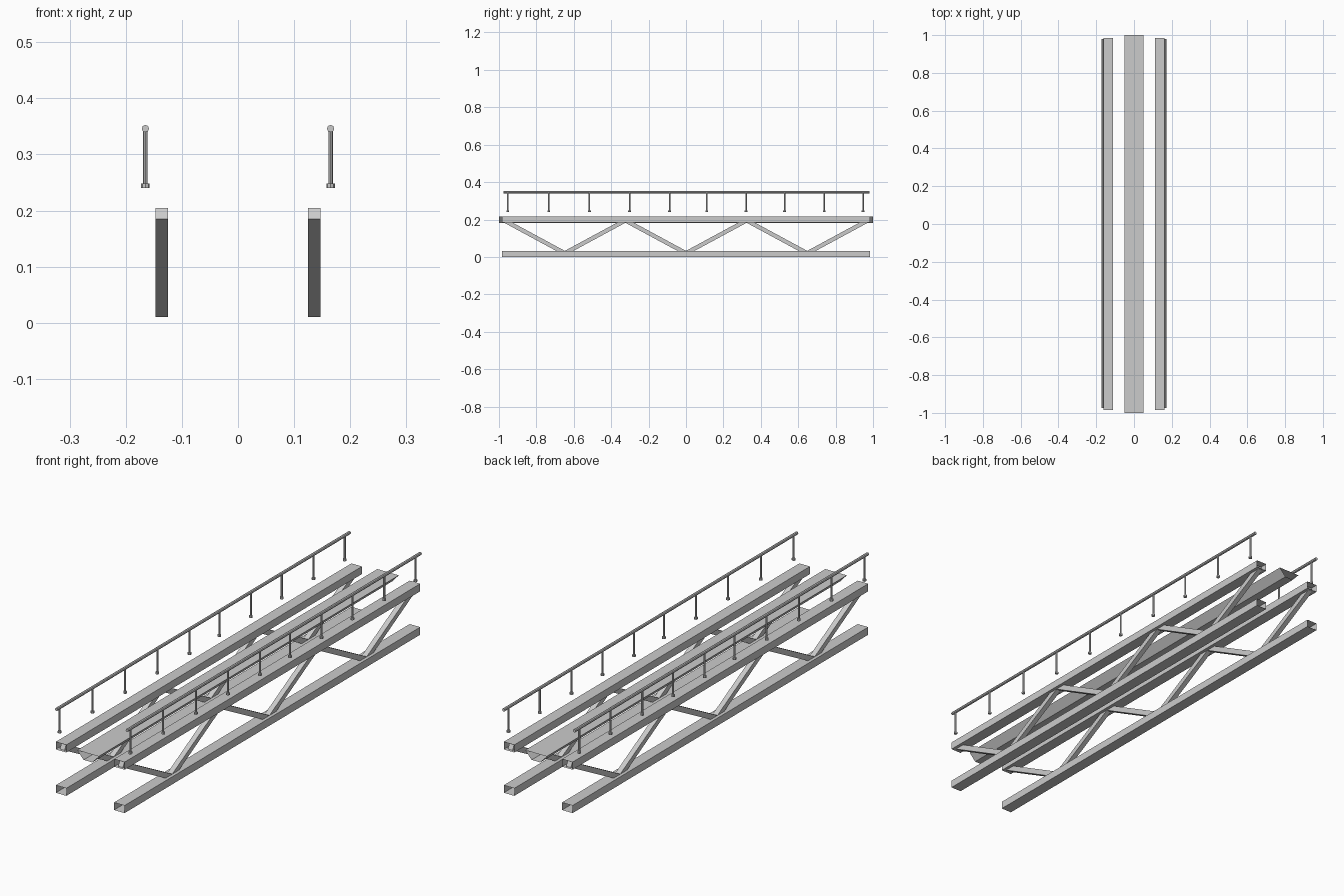
import bpy, bmesh, math
from mathutils import Matrix, Vector

if "Cube" in bpy.data.objects:
    bpy.data.objects.remove(bpy.data.objects["Cube"])


def finish(name, bm):
    bmesh.ops.recalc_face_normals(bm, faces=bm.faces)
    me = bpy.data.meshes.new(name)
    bm.to_mesh(me)
    bm.free()
    ob = bpy.data.objects.new(name, me)
    bpy.context.collection.objects.link(ob)
    return ob


def open_tube(name, profile, y0, y1):
    """Sweep a closed x/z profile along y, ends left open."""
    bm = bmesh.new()
    a = [bm.verts.new((x, y0, z)) for x, z in profile]
    b = [bm.verts.new((x, y1, z)) for x, z in profile]
    n = len(profile)
    for i in range(n):
        j = (i + 1) % n
        bm.faces.new((a[i], a[j], b[j], b[i]))
    return finish(name, bm)


def rect(cx, cz, w, h):
    return [(cx - w/2, cz - h/2), (cx + w/2, cz - h/2),
            (cx + w/2, cz + h/2), (cx - w/2, cz + h/2)]


def add_cylinder(bm, p, q, r, sides):
    p, q = Vector(p), Vector(q)
    d = q - p
    m = Matrix.Translation((p + q) / 2) @ d.to_track_quat('Z', 'Y').to_matrix().to_4x4()
    bmesh.ops.create_cone(bm, cap_ends=True, segments=sides, radius1=r,
                          radius2=r, depth=d.length, matrix=m)


CHORD_X, RAIL_X, STEP = 0.136, 0.165, 0.324
POSTS = (-0.953, -0.734, -0.516, -0.302, -0.088, 0.111, 0.321, 0.527, 0.739, 0.947)

# Central trough-shaped deck
open_tube("deck", [(-0.02, 0.182), (0.02, 0.182), (0.05, 0.215), (-0.05, 0.215)], -1, 1)

for side, s in (("left", -1), ("right", 1)):
    # Hollow chords
    open_tube(f"{side}_bottom_chord", rect(s*CHORD_X, 0.016, 0.049, 0.032), -0.985, 0.985)
    open_tube(f"{side}_top_chord", rect(s*CHORD_X, 0.199, 0.049, 0.032), -0.985, 0.985)

    # Zigzag web bars
    bm = bmesh.new()
    for i in range(6):
        y0, y1 = (i - 3) * STEP, (i - 2) * STEP
        z0, z1 = (0.195, 0.02) if i % 2 == 0 else (0.02, 0.195)
        dy, dz = y1 - y0, z1 - z0
        m = (Matrix.Translation((s*CHORD_X, (y0 + y1)/2, (z0 + z1)/2))
             @ Matrix.Rotation(math.atan2(dz, dy), 4, 'X')
             @ Matrix.Diagonal((0.022, math.hypot(dy, dz), 0.022, 1)))
        bmesh.ops.create_cube(bm, size=1, matrix=m)
    finish(f"{side}_web_bars", bm)

    # Handrail
    x = s * RAIL_X
    bm = bmesh.new()
    add_cylinder(bm, (x, -0.975, 0.346), (x, 0.98, 0.346), 0.0065, 8)
    finish(f"{side}_handrail", bm)

    # Posts with foot flanges
    bm = bmesh.new()
    for y in POSTS:
        add_cylinder(bm, (x, y, 0.242), (x, y, 0.346), 0.004, 8)
        add_cylinder(bm, (x, y, 0.24), (x, y, 0.248), 0.0075, 8)
    finish(f"{side}_rail_posts", bm)
